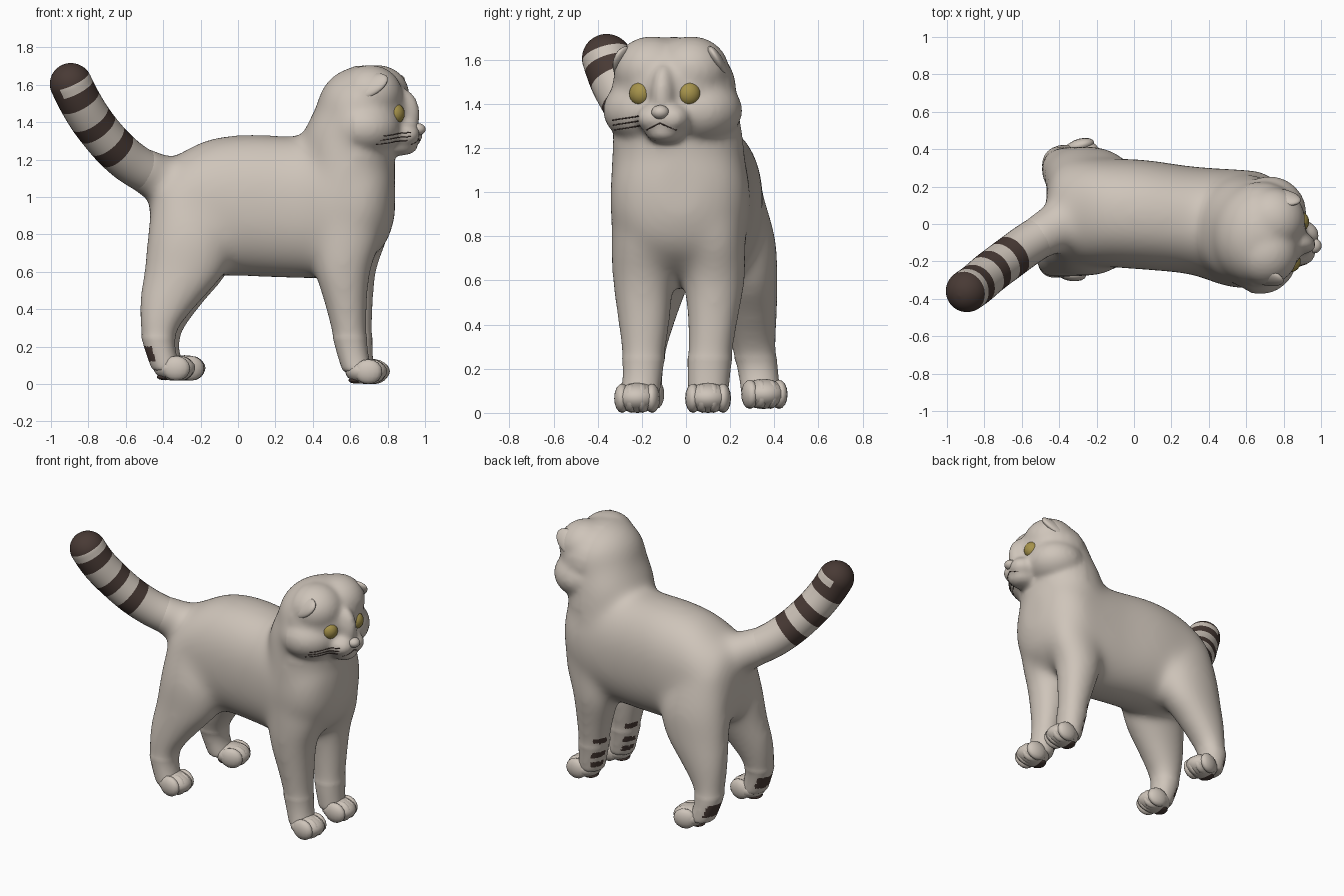
import bpy, bmesh, math
from mathutils import Vector, Matrix
from mathutils.bvhtree import BVHTree

if "Cube" in bpy.data.objects:
    bpy.data.objects.remove(bpy.data.objects["Cube"])


def material(name, col):
    m = bpy.data.materials.new(name)
    m.diffuse_color = (*col, 1)
    m.use_nodes = True
    m.node_tree.nodes["Principled BSDF"].inputs["Base Color"].default_value = m.diffuse_color
    return m


FUR = material("warm grey fur", (0.62, 0.555, 0.49))
DARK = material("dark brown stripe", (0.065, 0.042, 0.035))
GOLD = material("golden eye", (0.38, 0.29, 0.07))

# Head frame: x forward, y left, z up, turned slightly towards -y
HEAD = Matrix.Translation((0.65, -0.05, 1.45)) @ Matrix.Rotation(math.radians(-12), 4, 'Z')


def finish(name, bm, *mats):
    me = bpy.data.meshes.new(name)
    bm.to_mesh(me)
    bm.free()
    for p in me.polygons:
        p.use_smooth = True
    for m in mats:
        me.materials.append(m)
    ob = bpy.data.objects.new(name, me)
    bpy.context.collection.objects.link(ob)
    return ob


def ball(bm, c, r, frame=Matrix(), rot=Matrix(), seg=24):
    mat = frame @ Matrix.Translation(c) @ rot @ Matrix.Diagonal((*r, 1))
    return bmesh.ops.create_uvsphere(bm, u_segments=seg, v_segments=seg // 2, radius=1, matrix=mat)


def spline(pts, steps):
    """Catmull-Rom interpolation of tuples of any length."""
    out = []
    for i in range(len(pts) - 1):
        a, b, c, d = pts[max(i - 1, 0)], pts[i], pts[i + 1], pts[min(i + 2, len(pts) - 1)]
        for s in range(steps):
            t = s / steps
            out.append(tuple(0.5 * (2*q + (r - p)*t + (2*p - 5*q + 4*r - s4)*t*t + (3*q - p - 3*r + s4)*t**3)
                             for p, q, r, s4 in zip(a, b, c, d)))
    return out + [tuple(pts[-1])]


def loft(bm, rings, n=28, power=1.0):
    """rings: (centre, half axis u, half axis v). Returns lists of faces per band."""
    loops, bands = [], []
    for c, u, v in rings:
        loop = []
        for k in range(n):
            ca, sa = math.cos(math.tau * k / n), math.sin(math.tau * k / n)
            loop.append(bm.verts.new(Vector(c) + Vector(u) * math.copysign(abs(ca)**power, ca)
                                     + Vector(v) * math.copysign(abs(sa)**power, sa)))
        loops.append(loop)
    for a, b in zip(loops, loops[1:]):
        bands.append([bm.faces.new((a[k], a[(k+1) % n], b[(k+1) % n], b[k])) for k in range(n)])
    bm.faces.new(loops[0])
    bm.faces.new(loops[-1])
    bmesh.ops.recalc_face_normals(bm, faces=bm.faces[:])
    return bands


def column(bm, pts):
    """Upright tube from (z, x, y, rx, ry) rings."""
    loft(bm, [((x, y, z), (rx, 0, 0), (0, ry, 0)) for z, x, y, rx, ry in spline(pts, 4)], power=0.95)


# Torso, rings of (x, y, z, ry, rz)
bm = bmesh.new()
torso = [(-.47, .07, .92, .12, .13), (-.42, .07, .92, .22, .24), (-.3, .065, .93, .28, .31),
         (-.15, .06, .945, .29, .365), (.05, .05, .955, .295, .38), (.3, .02, .945, .29, .38),
         (.5, -.02, .95, .315, .38), (.68, -.03, .98, .31, .33), (.79, -.03, 1.0, .23, .25),
         (.84, -.03, 1.02, .10, .13)]
loft(bm, [((x, y, z), (0, ry, 0), (0, 0, rz)) for x, y, z, ry, rz in spline(torso, 4)], power=0.88)

# Neck, sloping up to the back of the head
column(bm, [(1.0, .58, -.03, .25, .315), (1.2, .59, -.035, .25, .30), (1.33, .60, -.04, .255, .285),
            (1.45, .635, -.05, .235, .265), (1.58, .67, -.05, .21, .22)])

# Front legs
column(bm, [(.95, .56, -.165, .2, .17), (.78, .575, -.185, .19, .155), (.6, .56, -.195, .15, .14),
            (.4, .58, -.19, .112, .12), (.2, .605, -.195, .088, .093), (.06, .64, -.21, .08, .09)])
column(bm, [(.95, .59, .115, .21, .165), (.78, .605, .12, .195, .15), (.6, .59, .13, .15, .14),
            (.4, .61, .12, .115, .115), (.2, .63, .105, .09, .1), (.06, .65, .10, .08, .09)])

# Hind legs
column(bm, [(1.05, -.28, -.05, .17, .15), (.8, -.25, -.095, .235, .175), (.6, -.285, -.13, .22, .15),
            (.45, -.36, -.16, .17, .125), (.3, -.42, -.185, .106, .105), (.2, -.42, -.195, .085, .093),
            (.07, -.38, -.2, .08, .09)])
column(bm, [(1.05, -.28, .18, .17, .15), (.8, -.24, .23, .235, .175), (.6, -.27, .265, .22, .152),
            (.45, -.335, .288, .165, .128), (.3, -.39, .305, .106, .105), (.2, -.40, .325, .085, .093),
            (.07, -.36, .34, .08, .09)])

# Tail root
TAIL = [(-.26, .06, 1.05), (-.42, -.02, 1.10), (-.56, -.105, 1.175), (-.67, -.185, 1.27),
        (-.77, -.26, 1.39), (-.84, -.32, 1.50), (-.893, -.358, 1.605), (-.935, -.385, 1.705)]


def tube_rings(path, radius):
    rings = []
    for i, p in enumerate(path):
        t = (path[min(i + 1, len(path) - 1)] - path[max(i - 1, 0)]).normalized()
        u = t.cross(Vector((0, 0, 1))).normalized()
        rings.append((p, u * radius[i], t.cross(u) * radius[i]))
    return rings


root = [Vector(p) for p in spline(TAIL[:3], 5)]
loft(bm, tube_rings(root, [.15 - .0035 * i for i in range(len(root))]))

# Head: skull, chin, bridge, flat crown, cheeks, muzzle
ball(bm, (.02, 0, .02), (.25, .285, .235), HEAD)
ball(bm, (.22, 0, -.18), (.1, .09, .05), HEAD)
ball(bm, (.235, 0, -.01), (.095, .06, .14), HEAD)
for s in (-1, 1):
    ball(bm, (.075, s * .09, .1), (.175, .175, .157), HEAD)
    ball(bm, (.05, s * .12, -.08), (.2, .2, .155), HEAD)
    ball(bm, (.245, s * .045, -.115), (.095, .08, .068), HEAD)

# Fuse everything into one skin
body = finish("body", bm, FUR, DARK)
bpy.context.view_layer.objects.active = body
rm = body.modifiers.new("fuse", 'REMESH')
rm.mode = 'VOXEL'
rm.voxel_size = 0.014
bpy.ops.object.modifier_apply(modifier="fuse")

bm = bmesh.new()
bm.from_mesh(body.data)
for _ in range(8):
    bmesh.ops.smooth_vert(bm, verts=bm.verts[:], factor=0.5, use_axis_x=True, use_axis_y=True, use_axis_z=True)
trunk = [v for v in bm.verts if .25 < v.co.z < 1.2 or (v.co.x < .62 and v.co.z > 1.1)]
for _ in range(40):
    bmesh.ops.smooth_vert(bm, verts=trunk, factor=0.5, use_axis_x=True, use_axis_y=True, use_axis_z=True)
bm.normal_update()

# Dark patches on the backs of the lower legs
for f in bm.faces:
    c, n = f.calc_center_median(), f.normal
    hind = c.x < -.3 and .12 < c.z < .2 and n.x < -.5
    fore = c.x > .4 and n.x < -.5 and n.y > 0 and any(a < c.z < a + .032 for a in (.11, .18, .28))
    f.material_index = 1 if hind or fore else 0
    f.smooth = True
skin = BVHTree.FromBMesh(bm)
bm.to_mesh(body.data)
bm.free()


def on_face(v, w):
    """Point of the face surface at side offset v and height w."""
    hit = skin.ray_cast(HEAD @ Vector((.6, v, w)), HEAD.to_3x3() @ Vector((-1, 0, 0)))[0]
    return HEAD.inverted() @ hit


# Striped tail with rounded tip and a light crescent below it
path = [Vector(p) for p in spline(TAIL, 14)]
left = [0.0]
for a, b in zip(path[::-1], path[-2::-1]):
    left.append(left[-1] + (a - b).length)
left.reverse()
R = .113
rad = [math.sqrt(max(R*R - max(R - d, 0)**2, 1e-6)) for d in left]
bm = bmesh.new()
for band, d, p in zip(loft(bm, tube_rings(path, rad), n=32), left, path):
    for f in band:
        crescent = .10 < d < .15 and f.calc_center_median().x > p.x - .05
        dark = d < .235 or .34 < d < .425 or .515 < d < .6
        f.material_index = 1 if dark and not crescent else 0
for f in bm.faces:
    if len(f.verts) > 4 and f.calc_center_median().z > 1.5:
        f.material_index = 1
finish("tail", bm, FUR, DARK)

# Paws with four toes and a dark heel pad
for name, x, y, z, yaw in (("front_paw_right", .68, -.22, 0, -4), ("front_paw_left", .695, .10, 0, 0),
                           ("hind_paw_right", -.345, -.20, .018, -6), ("hind_paw_left", -.29, .35, .018, 14)):
    frame = Matrix.Translation((x, y, z)) @ Matrix.Rotation(math.radians(yaw), 4, 'Z')
    bm = bmesh.new()
    ball(bm, (.005, 0, .068), (.112, .1, .068), frame)
    for t in (-.068, -.025, .025, .068):
        ball(bm, (.045 - abs(t) * .35, t, .066), (.075, .036, .066), frame, seg=16)
    n = len(bm.faces)
    ball(bm, (-.045, 0, .02), (.045, .055, .018), frame, seg=16)
    bm.faces.ensure_lookup_table()
    for f in bm.faces[n:]:
        f.material_index = 1
    finish(name, bm, FUR, DARK)

# Nose
bm = bmesh.new()
ball(bm, (.32, 0, -.088), (.04, .04, .032), HEAD)
finish("nose", bm, FUR)

for s, side in ((-1, "right"), (1, "left")):
    # Eye
    p = on_face(s * .112, -.005)
    bm = bmesh.new()
    ball(bm, p - Vector((.026, 0, 0)), (.05, .054, .056), HEAD, Matrix.Rotation(s * .45, 4, 'Z'))
    finish("eye_" + side, bm, GOLD)
    # Folded ear, tapering towards its back
    bm = bmesh.new()
    tilt = Matrix.Rotation(math.radians(-24), 4, 'Y') @ Matrix.Rotation(s * math.radians(35), 4, 'X')
    ball(bm, (.08, s * .215, .135), (.13, .03, .07), HEAD, tilt)
    finish("ear_" + side, bm, FUR)


def thread(name, pts, r):
    cu = bpy.data.curves.new(name, 'CURVE')
    cu.dimensions, cu.bevel_depth, cu.bevel_resolution = '3D', r, 1
    sp = cu.splines.new('POLY')
    sp.points.add(len(pts) - 1)
    for q, p in zip(sp.points, pts):
        q.co = (*(HEAD @ Vector(p)), 1)
    cu.materials.append(DARK)
    bpy.context.collection.objects.link(bpy.data.objects.new(name, cu))


# Mouth line, and whiskers lying along the right cheek
thread("mouth", [on_face(v, -.138 - abs(v) * .45) for v in (-.07, -.046, -.023, 0, .023, .046, .07)], .003)
for k in range(3):
    thread("whisker", [on_face(-.1 - .03 * i, -.105 - .022 * k - .004 * i) for i in range(6)], .003)
